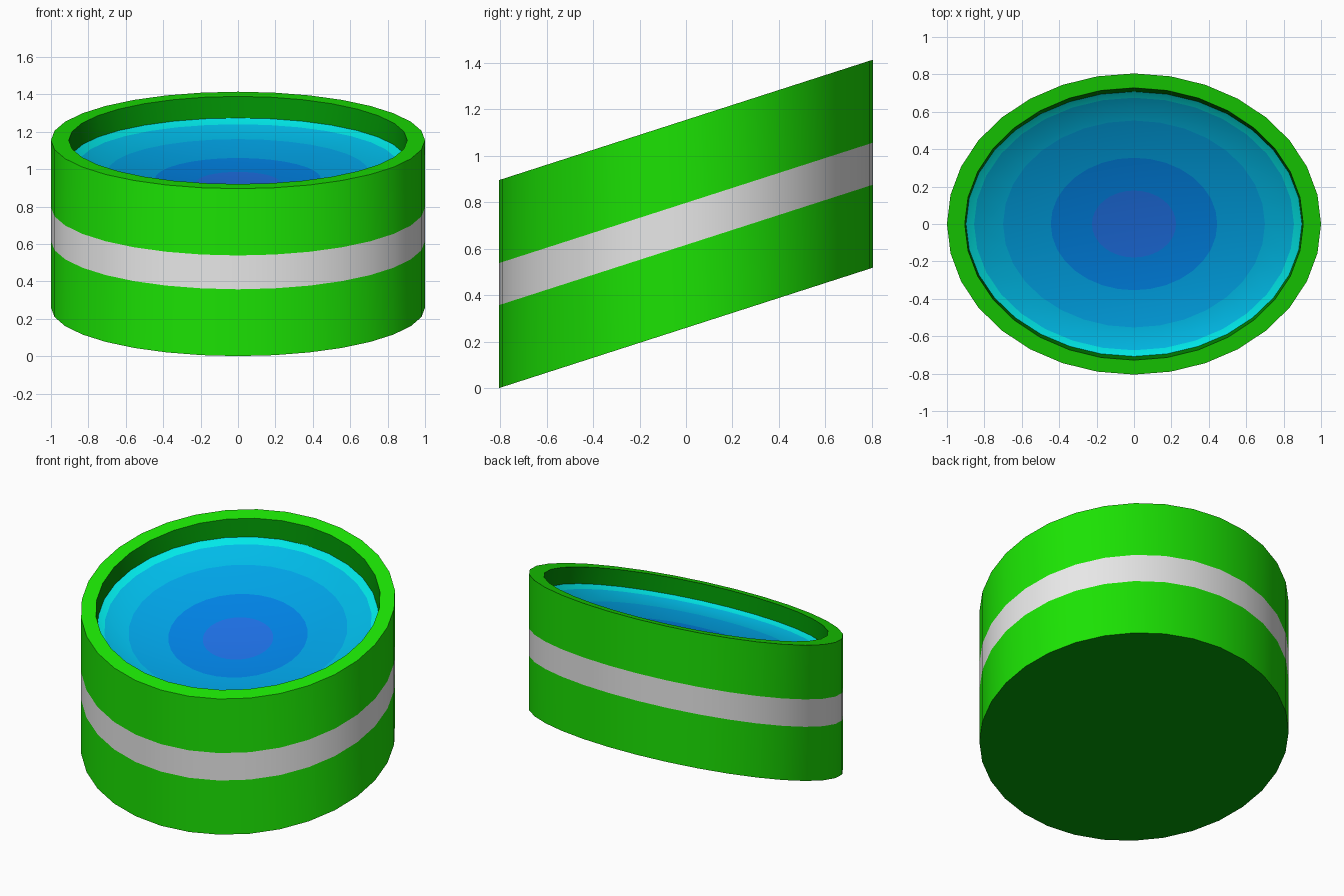
import bpy, bmesh, math

if "Cube" in bpy.data.objects:
    bpy.data.objects.remove(bpy.data.objects["Cube"])

SIDES = 32
SLOPE = 0.322          # the whole drum is sheared upward towards the back
BASE = 0.26            # height of the bottom face at the centre


def material(name, rgb):
    m = bpy.data.materials.new(name)
    m.diffuse_color = (*rgb, 1)
    m.use_nodes = True
    m.node_tree.nodes["Principled BSDF"].inputs["Base Color"].default_value = m.diffuse_color
    return m


green = material("green", (0.011, 0.76, 0.001))
dark_green = material("dark_green", (0.0, 0.27, 0.001))
grey = material("light_grey", (0.80, 0.80, 0.80))
cyan = material("cyan", (0.0, 0.80, 0.80))
sky = material("sky_blue", (0.0, 0.49, 0.80))
azure = material("azure", (0.0, 0.37, 0.80))
blue = material("blue", (0.0, 0.23, 0.80))
deep = material("deep_blue", (0.013, 0.165, 0.80))


def loft(name, rings, bands, mats, cap_first=None, tip=None):
    """Stack sheared ellipses (rx, ry, height); bands gives each strip's material."""
    bm = bmesh.new()
    loops = []
    for rx, ry, h in rings:
        loop = []
        for i in range(SIDES):
            a = 2 * math.pi * i / SIDES
            y = ry * math.sin(a)
            loop.append(bm.verts.new((rx * math.cos(a), y, BASE + SLOPE * y + h)))
        loops.append(loop)
    for lo, hi, mat in zip(loops, loops[1:], bands):
        for i in range(SIDES):
            j = (i + 1) % SIDES
            bm.faces.new((lo[i], lo[j], hi[j], hi[i])).material_index = mat
    if cap_first is not None:
        bm.faces.new(loops[0][::-1]).material_index = cap_first
    if tip is not None:
        t = bm.verts.new((0, 0, BASE + tip))
        for i in range(SIDES):
            f = bm.faces.new((loops[-1][i], loops[-1][(i + 1) % SIDES], t))
            f.material_index = len(mats) - 1
    me = bpy.data.meshes.new(name)
    bm.to_mesh(me)
    bm.free()
    for m in mats:
        me.materials.append(m)
    ob = bpy.data.objects.new(name, me)
    bpy.context.collection.objects.link(ob)
    bpy.ops.object.select_all(action='DESELECT')
    ob.select_set(True)
    bpy.context.view_layer.objects.active = ob
    bpy.ops.object.shade_smooth_by_angle(angle=math.radians(30))
    return ob


# Drum: outer wall with grey stripe, rim, dark inner wall and dark underside
loft("drum_body",
     [(1, 0.805, 0), (1, 0.805, 0.357), (1, 0.805, 0.538), (1, 0.805, 0.895),
      (0.905, 0.728, 0.895), (0.898, 0.708, 0.786)],
     [0, 1, 0, 0, 2], [green, grey, dark_green], cap_first=2)

# Hollow dish: concentric colour rings sinking to the centre
loft("dish",
     [(0.898, 0.708, 0.786), (0.855, 0.675, 0.763), (0.70, 0.553, 0.723),
      (0.445, 0.354, 0.686), (0.225, 0.179, 0.668)],
     [0, 1, 2, 3], [cyan, sky, azure, blue, deep], tip=0.664)
